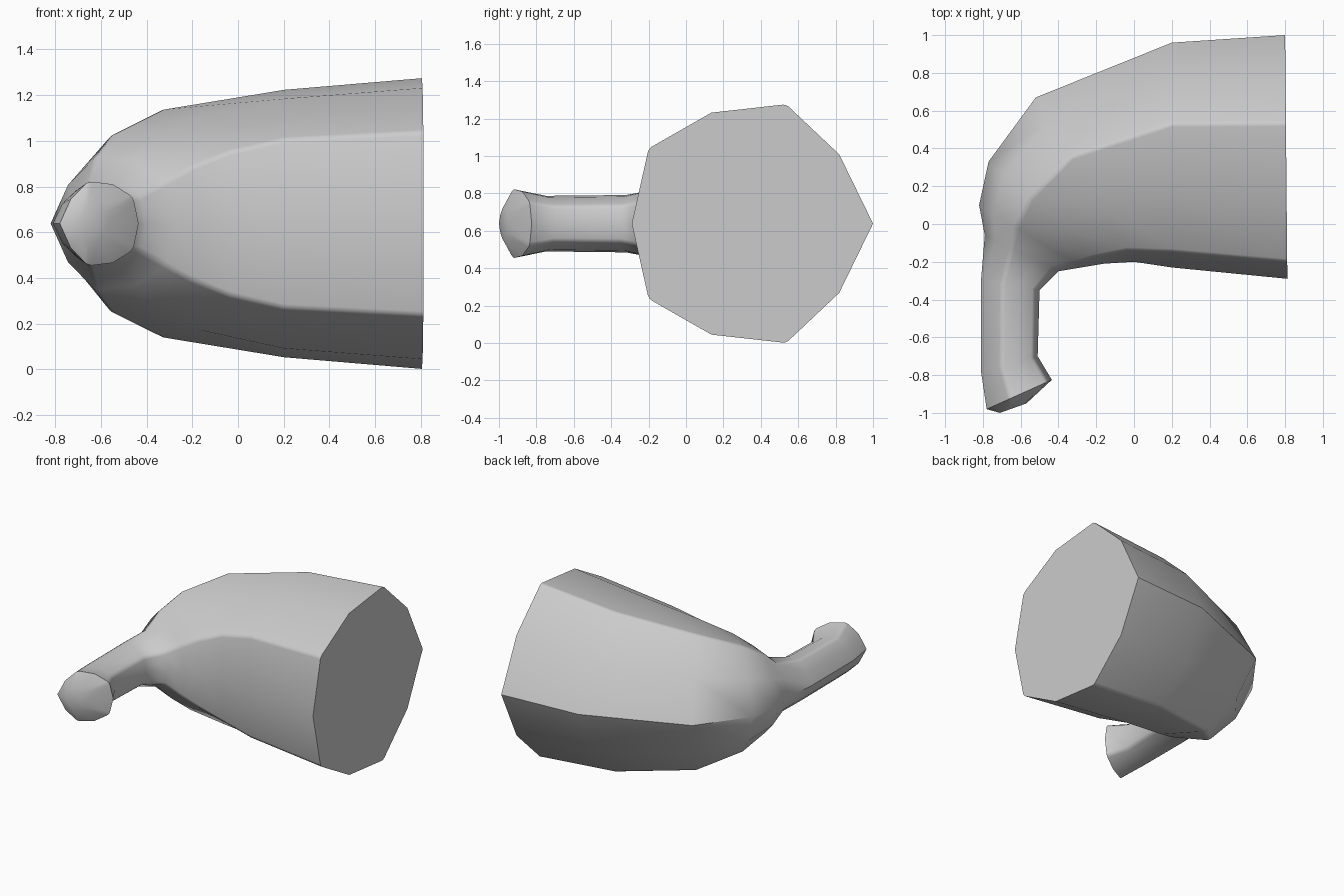
import bpy, bmesh, math

if "Cube" in bpy.data.objects:
    bpy.data.objects.remove(bpy.data.objects["Cube"])

CENTRE_Z = 0.638
# half cross-section: position from inner to outer side, relative height
PROFILE = [(0, 0), (.07, .63), (.33, .93), (.64, 1), (.86, .58), (1, 0)]
SECTION = PROFILE + [(t, -h) for t, h in PROFILE[-2:0:-1]]
N = len(SECTION)

# stations along the bend: inner point xy, outer point xy, half height
STATIONS = [
    ((.812, -.29), (.80, 1.0), .638),      # wide flat end
    ((.20, -.23), (.20, .96), .587),
    ((0, -.20), (-.52, .67), .50),
    ((-.16, -.21), (-.77, .33), .392),
    ((-.28, -.23), (-.82, .10), .29),
    ((-.40, -.25), (-.79, -.06), .19),     # neck
    ((-.50, -.35), (-.81, -.30), .155),
    ((-.51, -.70), (-.81, -.78), .15),
    ((-.435, -.825), (-.78, -.98), .185),  # flared tip
    ((-.57, -.95), (-.71, -1.0), .08),     # domed cap
]

bm = bmesh.new()
rings = []
for a, b, height in STATIONS:
    rings.append([bm.verts.new((a[0] + (b[0] - a[0]) * t,
                                a[1] + (b[1] - a[1]) * t,
                                CENTRE_Z + h * height)) for t, h in SECTION])
for r, s in zip(rings, rings[1:]):
    for i in range(N):
        j = (i + 1) % N
        bm.faces.new((r[i], r[j], s[j], s[i]))
bm.faces.new(rings[0])
bm.faces.new(rings[-1])
bmesh.ops.recalc_face_normals(bm, faces=bm.faces[:])

# soften the four lengthwise ridges
ridges = [bm.edges.get((r[i], s[i]))
          for r, s in zip(rings[:8], rings[1:9]) for i in (1, 3, 7, 9)]
bmesh.ops.bevel(bm, geom=ridges, offset=.018, segments=2, profile=.5,
                affect='EDGES', clamp_overlap=True)
bmesh.ops.recalc_face_normals(bm, faces=bm.faces[:])

mesh = bpy.data.meshes.new("curved_horn_body")
bm.to_mesh(mesh)
bm.free()
body = bpy.data.objects.new("curved_horn_body", mesh)
bpy.context.collection.objects.link(body)
bpy.context.view_layer.objects.active = body
body.select_set(True)
bpy.ops.object.shade_smooth_by_angle(angle=math.radians(50))
weighted = body.modifiers.new("weighted_normals", 'WEIGHTED_NORMAL')
weighted.keep_sharp = True
